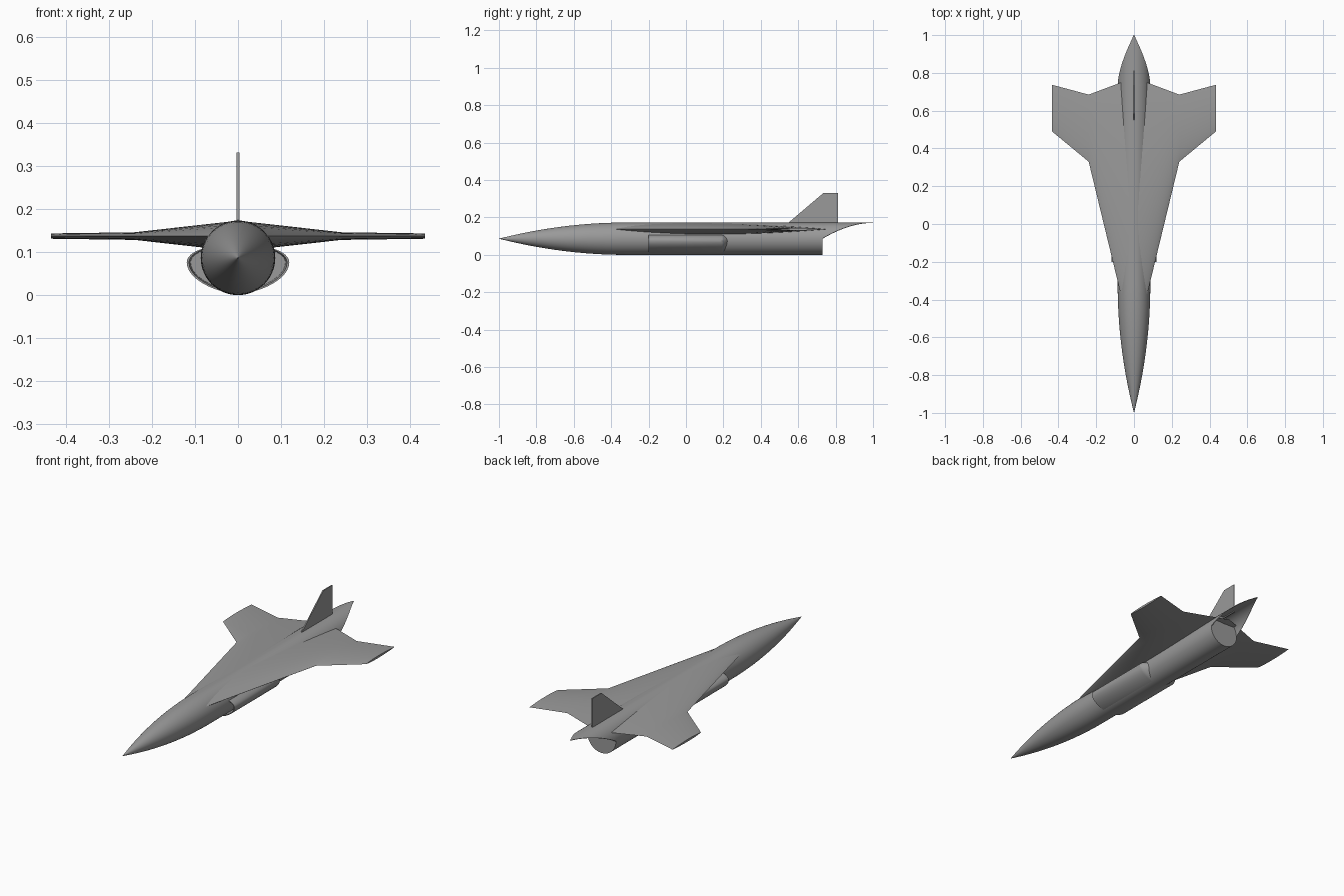
import bpy, bmesh, math

if "Cube" in bpy.data.objects:
    bpy.data.objects.remove(bpy.data.objects["Cube"])

R = 0.0865  # fuselage radius, also its centre height

dark = bpy.data.materials.new("dark_grey")
dark.diffuse_color = (0.32, 0.32, 0.32, 1)
dark.use_nodes = True
dark.node_tree.nodes["Principled BSDF"].inputs["Base Color"].default_value = dark.diffuse_color


def loft(name, rings, angle=30, mirror=False):
    """Skin a list of closed rings of points and cap both ends."""
    bm = bmesh.new()
    vs = [[bm.verts.new(p) for p in ring] for ring in rings]
    n = len(vs[0])
    for a, b in zip(vs, vs[1:]):
        for i in range(n):
            j = (i + 1) % n
            bm.faces.new((a[i], a[j], b[j], b[i]))
    bm.faces.new(vs[0])
    bm.faces.new(vs[-1])
    bmesh.ops.remove_doubles(bm, verts=bm.verts, dist=1e-6)
    bmesh.ops.recalc_face_normals(bm, faces=bm.faces)
    me = bpy.data.meshes.new(name)
    bm.to_mesh(me)
    bm.free()
    me.materials.append(dark)
    ob = bpy.data.objects.new(name, me)
    bpy.context.collection.objects.link(ob)
    bpy.ops.object.select_all(action='DESELECT')
    ob.select_set(True)
    bpy.context.view_layer.objects.active = ob
    bpy.ops.object.shade_smooth_by_angle(angle=math.radians(angle))
    if mirror:
        ob.modifiers.new("Mirror", 'MIRROR')
    return ob


# Fuselage: pointed ogive nose and straight tube with a flat end
def circle(y, r, n=64):
    return [(r * math.cos(2 * math.pi * i / n), y, R + r * math.sin(2 * math.pi * i / n))
            for i in range(n)]


stations = [(-1 + 0.68 * i / 20, R * max(0.004, 1 - (1 - i / 20) ** 2)) for i in range(21)]
loft("fuselage", [circle(y, r) for y, r in stations + [(0.73, R)]])


# Tail overhang: thin shell continuing the top of the tube to a point
def tail_section(y, n=24):
    t = (y - 0.73) / 0.27
    cut = 2 * R - 0.085 * max(0.0005, (1 - t) ** 1.9)
    a0 = math.asin((cut - R) / R)
    arc = [(R * math.cos(a), y, R + R * math.sin(a))
           for a in (a0 + (math.pi - 2 * a0) * i / n for i in range(n + 1))]
    inner = [(x * 0.97, y, z - 0.002) for x, y, z in reversed(arc)]
    return arc + inner


loft("tail_overhang", [tail_section(0.73 + 0.27 * i / 16) for i in range(17)])


# Wings: symmetric sharp-edged airfoil, 5 percent thick, lofted through the span
def airfoil(x, lead, trail, n=20):
    c = trail - lead
    ring = []
    for i in range(2 * n):
        s = 0.5 + 0.5 * math.cos(math.pi * i / n)
        h = max(0.086 * c * s ** 0.8 * (1 - s), 0.0002)
        ring.append((x, lead + c * s, 0.137 + (h if i <= n else -h)))
    return ring


span = [(0.24 * i / 6, -0.66 + 0.99 * i / 6, 0.775 - 0.09 * i / 6) for i in range(7)]
loft("wings", [airfoil(*s) for s in span + [(0.434, 0.49, 0.737)]], mirror=True)


# Side intakes: teardrop ducts with an open, lipped mouth and tapered rear
def duct(y, k=1.0, n=20):
    ring = []
    for i in range(n + 1):
        a = math.pi * (0.5 - i / n)
        c = max(0, math.cos(a)) ** (0.9 if a > 0 else 1.5)
        z = 0.076 + (0.038 if a > 0 else 0.068) * k * math.sin(a)
        ring.append((0.03 + 0.089 * k * c, y, z))
    return ring


loft("intakes", [duct(-0.12, 0.9), duct(-0.2, 0.94), duct(-0.2), duct(0.19),
                 duct(0.205, 0.9), duct(0.225, 0.55)], mirror=True)

# Vertical fin: thin swept plate
fin = [(0.55, 0.165), (0.55, 0.174), (0.735, 0.331), (0.813, 0.331), (0.813, 0.165)]
loft("tail_fin", [[(x, y, z) for y, z in fin] for x in (-0.003, 0.003)])
